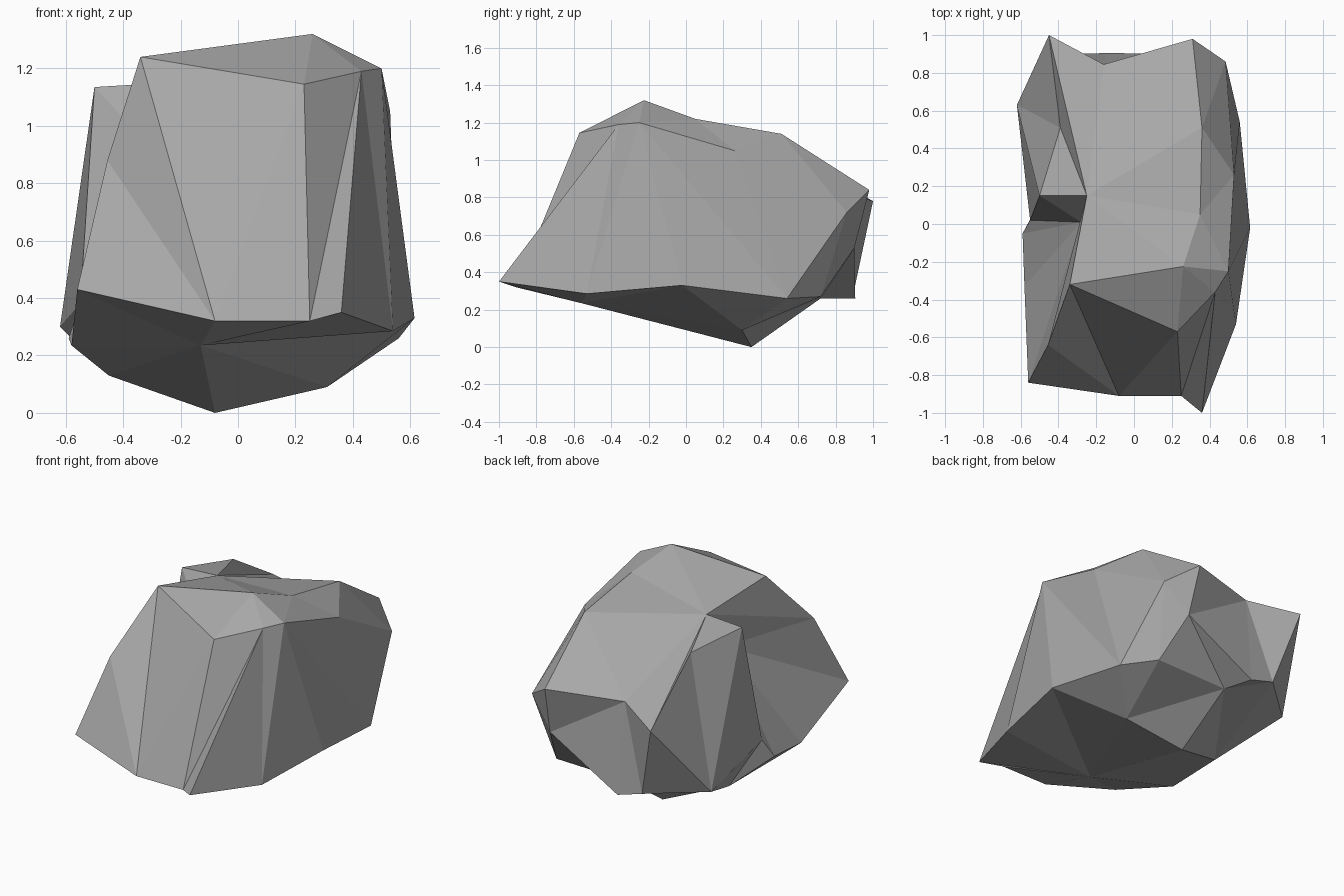
import bpy
import bmesh

default_cube = bpy.data.objects.get("Cube")
if default_cube:
    bpy.data.objects.remove(default_cube, do_unlink=True)

# Cross-section loops of the boulder, each running counter-clockwise from above
SKIRT = [(.36, -1, .35), (.54, -.53, .285), (.615, -.02, .33), (.56, .54, .26),
         (.41, .72, .27), (.33, .9, .53), (-.15, .905, .26), (-.32, .9, .31),
         (-.62, .63, .3), (-.55, .02, .38), (-.59, -.05, .26), (-.58, -.33, .235),
         (-.56, -.84, .43), (-.08, -.91, .32), (.25, -.91, .32)]
RIM = [(.43, -.36, 1.19), (.5, -.25, 1.2), (.53, .26, 1.05), (.485, .86, .72),
       (.31, .98, .84), (-.16, .845, .835), (-.45, 1, .78), (-.39, .51, 1.08),
       (-.5, .15, 1.135), (-.28, .01, .9), (-.455, -.64, .88), (-.34, -.32, 1.24),
       (.23, -.57, 1.145)]
CROWN = [(.26, -.225, 1.32), (.35, .05, 1.22), (.36, .51, 1.14), (-.25, .15, 1.15)]
SOLE = [(-.13, -.56, .235), (.31, .3, .09), (-.095, .72, .26), (-.45, .21, .13)]
KEEL = (-.08, .35, 0)


def bridge(bm, outer, inner, steps):
    """Stitch two closed loops with triangles; 'o' advances outer, 'i' inner."""
    a = b = 0
    for step in steps:
        here, there = outer[a % len(outer)], inner[b % len(inner)]
        if step == "o":
            a += 1
            corner = outer[a % len(outer)]
        else:
            b += 1
            corner = inner[b % len(inner)]
        bm.faces.new((here, corner, there))


def flat_material(name, colour):
    mat = bpy.data.materials.new(name)
    mat.use_nodes = True
    mat.diffuse_color = colour
    for node in mat.node_tree.nodes:
        if node.type == "BSDF_PRINCIPLED":
            node.inputs["Base Color"].default_value = colour
            node.inputs["Roughness"].default_value = 0.9
    return mat


bm = bmesh.new()
skirt, rim, crown, sole = [[bm.verts.new(p) for p in loop]
                           for loop in (SKIRT, RIM, CROWN, SOLE)]

# Steep sides, with the cleft on one flank
bridge(bm, skirt, rim, "oiooiiooiiooioiioioooioiioio")
# Sloping shoulders and flat top
bridge(bm, rim, crown, "oioioooioooooo" + "ioo")
bm.faces.new(crown)
# Underside tapering to its lowest point
bridge(bm, skirt, sole, "ooiooioooiooooioooo")
keel = bm.verts.new(KEEL)
for i, vert in enumerate(sole):
    bm.faces.new((vert, sole[(i + 1) % len(sole)], keel))

bmesh.ops.triangulate(bm, faces=[f for f in bm.faces if len(f.verts) > 3])
bmesh.ops.recalc_face_normals(bm, faces=bm.faces)

mesh = bpy.data.meshes.new("boulder")
bm.to_mesh(mesh)
bm.free()
mesh.materials.append(flat_material("stone grey", (.39, .39, .39, 1)))
boulder = bpy.data.objects.new("boulder", mesh)
bpy.context.scene.collection.objects.link(boulder)
